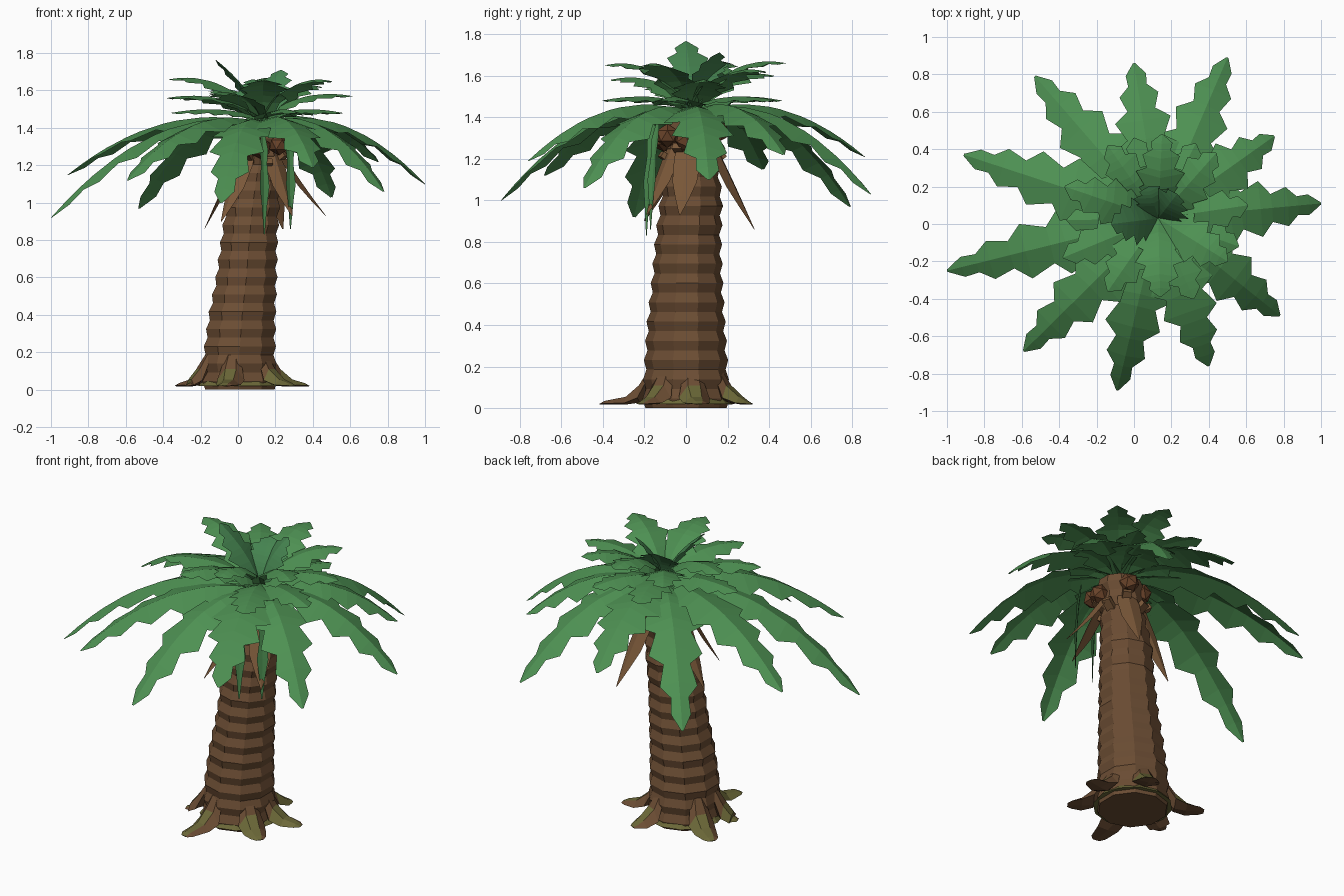
import bpy, math
from mathutils import Vector

if "Cube" in bpy.data.objects:
    bpy.data.objects.remove(bpy.data.objects["Cube"])


def mat(name, r, g, b):
    m = bpy.data.materials.new(name)
    m.diffuse_color = (r, g, b, 1)
    m.use_nodes = True
    m.node_tree.nodes["Principled BSDF"].inputs["Base Color"].default_value = m.diffuse_color
    return m


BARK = mat("bark", .15, .075, .034)
MOSS = mat("moss", .15, .14, .04)
DRY = mat("dry_leaf", .2, .1, .042)
NUT = mat("nut_shell", .14, .055, .022)
LEAF = mat("leaf", .075, .28, .085)
LEAF_DARK = mat("leaf_dark", .06, .23, .08)
UP = Vector((0, 0, 1))
CROWN = Vector((.13, .03, 1.42))


def add_mesh(name, verts, faces, mats):
    me = bpy.data.meshes.new(name)
    me.from_pydata(verts, [], faces)
    for m in mats:
        me.materials.append(m)
    ob = bpy.data.objects.new(name, me)
    bpy.context.collection.objects.link(ob)
    return ob


def bezier(a, b, c, t):
    return a * (1 - t) ** 2 + b * 2 * t * (1 - t) + c * t * t


def blade(name, a, b, c, profile, fold, mats, side=None):
    """Leaf with a raised midrib; profile holds (t, half width) pairs."""
    a, b, c = Vector(a), Vector(b), Vector(c)
    if side is None:
        side = Vector((c - a).xy.to_3d()).normalized().cross(UP)
    verts, faces = [], []
    for t, w in profile:
        p = bezier(a, b, c, t)
        tan = (b - a) * (1 - t) + (c - b) * t
        n = side.cross(tan).normalized()
        # barbs sweep slightly toward the tip
        edge = tan.normalized() * w * .15 - n * w * fold
        verts += [p - side * w + edge, p, p + side * w + edge]
    for i in range(len(profile) - 1):
        k = i * 3
        faces += [(k, k + 1, k + 4, k + 3), (k + 1, k + 2, k + 5, k + 4)]
    return add_mesh(name, verts, faces, mats)


# Leaning ringed trunk: (z, centre x, centre y, radius) sampled along its height
KEYS = [(0, .01, 0, .20), (.2, .008, 0, .195), (.4, .022, 0, .182), (.6, .045, .005, .165),
        (.8, .06, .01, .153), (1.0, .08, .025, .144), (1.2, .11, .03, .118), (1.39, .13, .03, .125)]


def trunk_at(z):
    for p, q in zip(KEYS, KEYS[1:]):
        if z <= q[0]:
            f = (z - p[0]) / (q[0] - p[0])
            return [u + (v - u) * f for u, v in zip(p, q)][1:]
    return KEYS[-1][1:]


SIDES, RINGS = 10, 31
tv, tf = [], []
for i in range(RINGS):
    z = 1.39 * i / (RINGS - 1)
    cx, cy, r = trunk_at(z)
    r += .010 if i % 2 else -.005
    for s in range(SIDES):
        a = math.tau * (s + .5) / SIDES
        tv.append((cx + r * math.cos(a), cy + r * math.sin(a), z))
for i in range(RINGS - 1):
    for s in range(SIDES):
        n = (s + 1) % SIDES
        tf.append((i * SIDES + s, i * SIDES + n, (i + 1) * SIDES + n, (i + 1) * SIDES + s))
tf += [tuple(reversed(range(SIDES))), tuple(range((RINGS - 1) * SIDES, RINGS * SIDES))]
add_mesh("trunk", tv, tf, [BARK])

# Small mossy skirt at the foot
bpy.ops.mesh.primitive_cone_add(vertices=12, radius1=.222, radius2=.19, depth=.04,
                                location=(.01, 0, .04))
bpy.context.object.name = "trunk_skirt"
bpy.context.object.data.materials.append(MOSS)

# Mossy root buttresses: folded wedges closed underneath
ROOTS = [(-100, .42), (-36, .37), (10, .385), (66, .345), (147, .39), (198, .30)]
for i, (deg, reach) in enumerate(ROOTS):
    d = Vector((math.cos(math.radians(deg)), math.sin(math.radians(deg)), 0))
    s = UP.cross(d)
    verts = []
    for r, z, w, drop in [(.17, .2, .045, .04), (.225, .11, .075, .06), (.29, .055, .065, .03),
                          (reach - .025, .035, .045, .012), (reach, .022, .022, .002)]:
        p = d * min(r, reach - .03 if r < .3 and r != reach else r) + UP * z
        verts += [p - s * w - UP * drop, p - s * w * .4, p + s * w * .4,
                  p + s * w - UP * drop, Vector((p.x, p.y, max(.018, z * .25)))]
    faces = [(k * 5 + j, k * 5 + (j + 1) % 5, k * 5 + 5 + (j + 1) % 5, k * 5 + 5 + j)
             for k in range(4) for j in range(5)]
    faces.append((20, 21, 22, 23, 24))
    ob = add_mesh(f"root_{i}", verts, faces, [BARK, MOSS])
    for p in ob.data.polygons:
        p.material_index = int(p.index >= 5 and p.index % 5 < 2)

# Long drooping lower fronds, given by tip position
LONG = [(0, .04), (.14, .1), (.24, .155), (.31, .11), (.44, .175), (.51, .1), (.63, .15),
        (.70, .075), (.80, .105), (.86, .05), (.93, .055), (1, .006)]
TIPS = [(-1, -.25, .92), (-.91, .37, 1.15), (-.53, .79, .97), (0, .86, 1.21), (.5, .89, 1.03),
        (.75, .47, 1.22), (1, .11, 1.10), (.78, -.49, 1.06), (.4, -.76, 1.19),
        (-.09, -.89, 1.0), (-.59, -.68, 1.12)]
for i, tip in enumerate(TIPS):
    c = Vector(tip)
    b = CROWN.lerp(c, .5)
    b.z = 1.565
    blade(f"lower_frond_{i}", CROWN, b, c, LONG, .3, [LEAF])

# Shorter upper fronds rising and then flattening out, in two tiers
SHORT = [(0, .05), (.2, .09), (.3, .125), (.38, .085), (.52, .13), (.6, .075), (.74, .1),
         (.82, .05), (.9, .058), (1, .004)]
UPPER = [(.14, -.39, 1.65), (.5, -.2, 1.65), (.61, .1, 1.57), (.44, .38, 1.62), (.15, .48, 1.66),
         (-.14, .42, 1.6), (-.37, .2, 1.66), (-.38, -.18, 1.56), (-.14, -.36, 1.58)]
MIDDLE = [(-.36, .02, 1.48), (.56, -.12, 1.48), (.32, -.4, 1.48), (.33, .43, 1.48), (0, .46, 1.48)]
for i, tip in enumerate(UPPER + MIDDLE):
    c = Vector(tip)
    b = CROWN.lerp(c, .42)
    b.z = c.z + .05
    blade(f"upper_frond_{i}", CROWN + UP * .03, b, c, SHORT, .25, [LEAF])

# Young steep fronds in the heart of the crown
for i, tip in enumerate([(-.12, 0, 1.765), (.23, .16, 1.71), (.08, .2, 1.66)]):
    c = Vector(tip)
    b = CROWN.lerp(c, .25)
    b.z = 1.62
    blade(f"heart_frond_{i}", CROWN + UP * .02, b, c, SHORT, .2, [LEAF_DARK])

# Narrow leaflets hanging in front of the trunk
HANG = [(0, .008), (.3, .028), (.45, .02), (.65, .032), (.8, .018), (1, .003)]
for i, (x, y, z) in enumerate([(.14, -.19, .83), (.28, -.17, .86)]):
    blade(f"hanging_leaflet_{i}", (x - .01, y + .04, 1.4), (x, y + .01, 1.25), (x, y, z), HANG, .2,
          [LEAF], Vector((.8, .6, 0)).normalized())

# Dry leaves folded down against the trunk
DEAD = [(0, .04), (.3, .065), (.6, .06), (.8, .035), (1, .003)]
for i, tip in enumerate([(-.18, .08, .86), (.47, -.03, .93), (.24, .33, .86), (-.09, -.2, .9),
                         (.29, -.19, .93)]):
    c = Vector(tip)
    d = Vector((c.x - .12, c.y - .03, 0)).normalized()
    a = Vector((.12, .03, 1.32)) + d * .09
    b = Vector((.12, .03, 1.17)) + d * .17
    blade(f"dry_leaf_{i}", a, b, c, DEAD, .3, [DRY])

# Coconuts under the crown
for i, loc in enumerate([(.22, -.09, 1.31), (.12, -.11, 1.29), (.25, .0, 1.29), (.03, .1, 1.33),
                         (.16, .15, 1.33)]):
    bpy.ops.mesh.primitive_ico_sphere_add(subdivisions=1, radius=.058, location=loc,
                                          rotation=(i, i * .7, 0))
    bpy.context.object.name = f"coconut_{i}"
    bpy.context.object.data.materials.append(NUT)

# Cut leaf stubs around the trunk top
for i in range(8):
    a = math.tau * i / 8 + .3
    bpy.ops.mesh.primitive_cube_add(size=1, rotation=(0, -.6, a), location=(
        .115 + .125 * math.cos(a), .03 + .125 * math.sin(a), 1.2 + .04 * (i % 2)))
    ob = bpy.context.object
    ob.name = f"leaf_stub_{i}"
    ob.scale = (.08, .05, .03)
    ob.data.materials.append(DRY)
